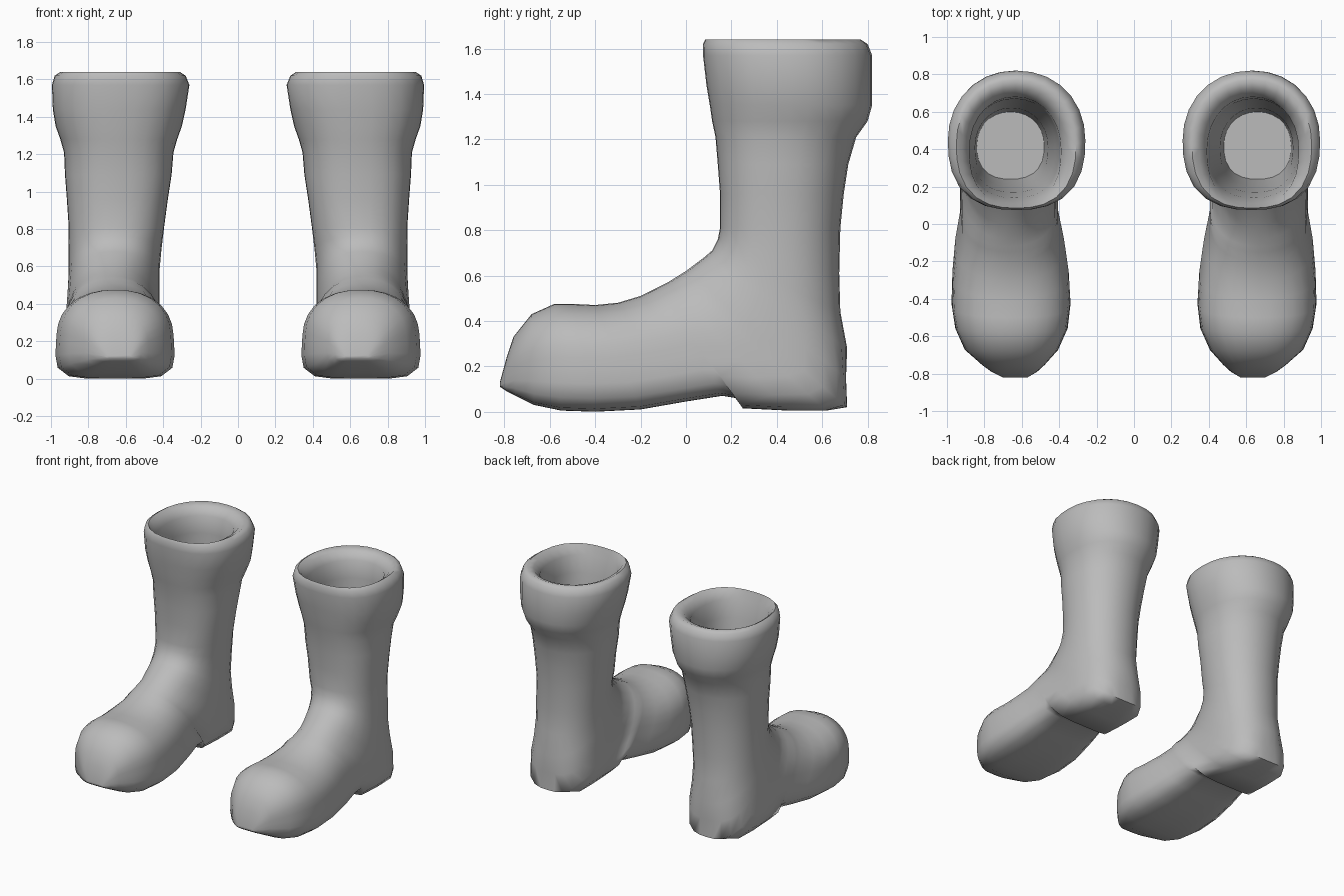
import bpy
import bmesh
import math

SIDES = 28

default_cube = bpy.data.objects.get("Cube")
if default_cube:
    bpy.data.objects.remove(default_cube, do_unlink=True)


def make_material(name, colour):
    material = bpy.data.materials.new(name)
    material.use_nodes = True
    material.diffuse_color = colour
    shader = next(n for n in material.node_tree.nodes if n.type == 'BSDF_PRINCIPLED')
    shader.inputs["Base Color"].default_value = colour
    shader.inputs["Roughness"].default_value = 0.7
    return material


# Level sections: height, front, back, inner side, outer side
LINING = [
    (.45, .24, .60, .48, .84),
    (.80, .20, .62, .46, .85),
    (1.2, .17, .66, .42, .87),
    (1.45, .14, .67, .40, .88),
    (1.58, .11, .68, .39, .88),
]
CUFF = [
    (1.63, .09, .72, .35, .92),
    (1.65, .085, .77, .31, .95),
    (1.63, .075, .80, .28, .98),
    (1.58, .075, .82, .26, .995),
    (1.45, .09, .82, .28, .99),
    (1.36, .105, .82, .30, .975),
    (1.29, .115, .80, .325, .95),
]
SHAFT = [
    (1.22, .13, .75, .345, .93),
    (1.1, .14, .715, .355, .925),
    (.97, .15, .695, .375, .915),
    (.82, .15, .68, .395, .905),
]
# Tilted sections: upper y and z, lower y and z, inner side, outer side
ANKLE = [
    (.14, .77, .675, .62, .41, .905),
    (.115, .72, .68, .45, .42, .905),
    (.08, .69, .71, .29, .42, .91),
    (.04, .66, .705, .16, .42, .915),
    (.0, .63, .71, .03, .42, .92),
]
FOOT = [
    (-.04, .605, .62, .015, .42, .92),
    (-.08, .58, .45, .015, .42, .925),
    (-.12, .56, .25, .025, .42, .925),
    (-.15, .545, .22, .07, .41, .925),
    (-.2, .52, .16, .08, .41, .925),
    (-.3, .49, 0, .055, .38, .95),
    (-.4, .48, -.2, .02, .355, .965),
    (-.5, .485, -.4, .01, .345, .97),
    (-.58, .485, -.55, .015, .36, .95),
    (-.68, .44, -.67, .04, .41, .9),
    (-.76, .34, -.75, .08, .48, .81),
    (-.79, .25, -.79, .1, .52, .76),
    (-.82, .14, -.82, .12, .57, .70),
]


def section(upper, lower, inner, outer, power_up, power_low, flare=0):
    """Rounded outline whose axis runs from the lower to the upper point."""
    points = []
    middle, half = (inner + outer) / 2, (outer - inner) / 2
    for i in range(SIDES):
        angle = math.tau * i / SIDES
        c, s = math.cos(angle), math.sin(angle)
        power = power_up if c > 0 else power_low
        radius = (abs(c) ** power + abs(s) ** power) ** (-1 / power)
        along, across = c * radius, s * radius
        t = (along + 1) / 2
        points.append((
            middle + half * across * (1 - flare * along),
            lower[0] + (upper[0] - lower[0]) * t,
            lower[1] + (upper[1] - lower[1]) * t,
        ))
    return points


def boot_sections():
    for z, front, back, inner, outer in LINING + CUFF + SHAFT:
        yield section((front, z), (back, z), inner, outer, 2.5, 2.1)
    for uy, uz, ly, lz, inner, outer in ANKLE:
        # The back of the heel squares off towards the ground
        yield section((uy, uz), (ly, lz), inner, outer, 2.3, 3 if lz < .2 else 2.2)
    for uy, uz, ly, lz, inner, outer in FOOT:
        yield section((uy, uz), (ly, lz), inner, outer, 2.3, 5, .05)


def build_boot(name, side, material):
    bm = bmesh.new()
    rings = [[bm.verts.new((side * x, y, z)) for x, y, z in ring]
             for ring in boot_sections()]
    for first, second in zip(rings, rings[1:]):
        for i in range(SIDES):
            j = (i + 1) % SIDES
            bm.faces.new((first[i], first[j], second[j], second[i]))
    # Insole and toe tip close the two ends
    bm.faces.new(rings[0])
    bm.faces.new(rings[-1])
    bmesh.ops.recalc_face_normals(bm, faces=bm.faces[:])
    mesh = bpy.data.meshes.new(name)
    bm.to_mesh(mesh)
    bm.free()
    mesh.materials.append(material)
    boot = bpy.data.objects.new(name, mesh)
    bpy.context.collection.objects.link(boot)
    bpy.ops.object.select_all(action='DESELECT')
    boot.select_set(True)
    bpy.context.view_layer.objects.active = boot
    bpy.ops.object.shade_smooth_by_angle(angle=math.radians(60))
    # Rest the sole on the ground
    lowest = min(v.co.z for v in mesh.vertices)
    for v in mesh.vertices:
        v.co.z -= lowest
    return boot


grey = make_material("plain grey", (.5, .5, .5, 1))
build_boot("left_boot", 1, grey)
build_boot("right_boot", -1, grey)
